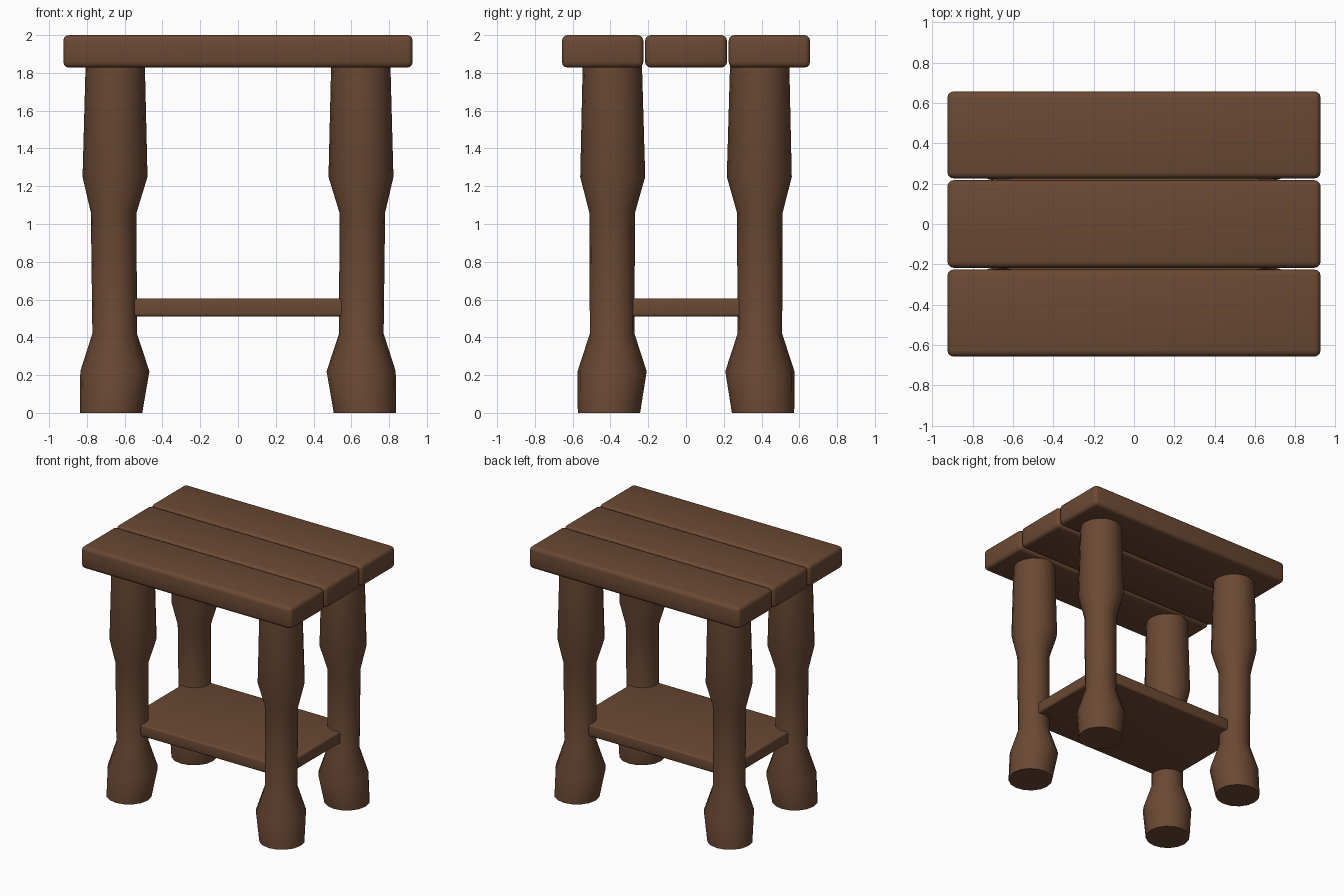
import bpy, bmesh, math

if "Cube" in bpy.data.objects:
    bpy.data.objects.remove(bpy.data.objects["Cube"])

wood = bpy.data.materials.new("dark brown wood")
wood.diffuse_color = (0.145, 0.066, 0.033, 1)
wood.use_nodes = True
wood.node_tree.nodes["Principled BSDF"].inputs["Base Color"].default_value = wood.diffuse_color


def finish(name, bm):
    bmesh.ops.recalc_face_normals(bm, faces=bm.faces)
    me = bpy.data.meshes.new(name)
    bm.to_mesh(me)
    bm.free()
    for p in me.polygons:
        p.use_smooth = True
    me.set_sharp_from_angle(angle=math.radians(50))
    me.materials.append(wood)
    ob = bpy.data.objects.new(name, me)
    bpy.context.collection.objects.link(ob)
    return ob


def board(name, x, y0, y1, z0, z1, r):
    # rounded box, symmetric in x
    bm = bmesh.new()
    bmesh.ops.create_cube(bm, size=1)
    for v in bm.verts:
        v.co.x *= 2 * x
        v.co.y = y0 + (v.co.y + 0.5) * (y1 - y0)
        v.co.z = z0 + (v.co.z + 0.5) * (z1 - z0)
    bmesh.ops.bevel(bm, geom=bm.edges[:], offset=r, segments=3,
                    profile=0.5, affect='EDGES')
    return finish(name, bm)


# turned leg rings: height, radius, centre x, centre y (foot splays outward)
RINGS = [(0.0, 0.165, 0.672, 0.408), (0.22, 0.183, 0.652, 0.391),
         (0.42, 0.118, 0.653, 0.391), (1.06, 0.121, 0.658, 0.391),
         (1.25, 0.172, 0.651, 0.388), (1.84, 0.157, 0.650, 0.390)]
SIDES = 16


def leg(name, sx, sy):
    bm = bmesh.new()
    loops = []
    for z, r, cx, cy in RINGS:
        loops.append([bm.verts.new((sx * (cx + r * math.cos(a)),
                                    sy * (cy + r * math.sin(a)), z))
                      for a in (2 * math.pi * i / SIDES for i in range(SIDES))])
    for lo, hi in zip(loops, loops[1:]):
        for i in range(SIDES):
            j = (i + 1) % SIDES
            bm.faces.new((lo[i], lo[j], hi[j], hi[i]))
    bm.faces.new(loops[0])
    bm.faces.new(loops[-1])
    return finish(name, bm)


# three top planks
board("front_plank", 0.925, -0.657, -0.226, 1.828, 2.0, 0.03)
board("middle_plank", 0.925, -0.217, 0.217, 1.828, 2.0, 0.03)
board("back_plank", 0.925, 0.226, 0.657, 1.828, 2.0, 0.03)

# lower shelf running into the legs
board("lower_shelf", 0.70, -0.44, 0.44, 0.51, 0.605, 0.015)

# four legs
for ny, sy in (("front", -1), ("back", 1)):
    for nx, sx in (("left", -1), ("right", 1)):
        leg(f"{ny}_{nx}_leg", sx, sy)
